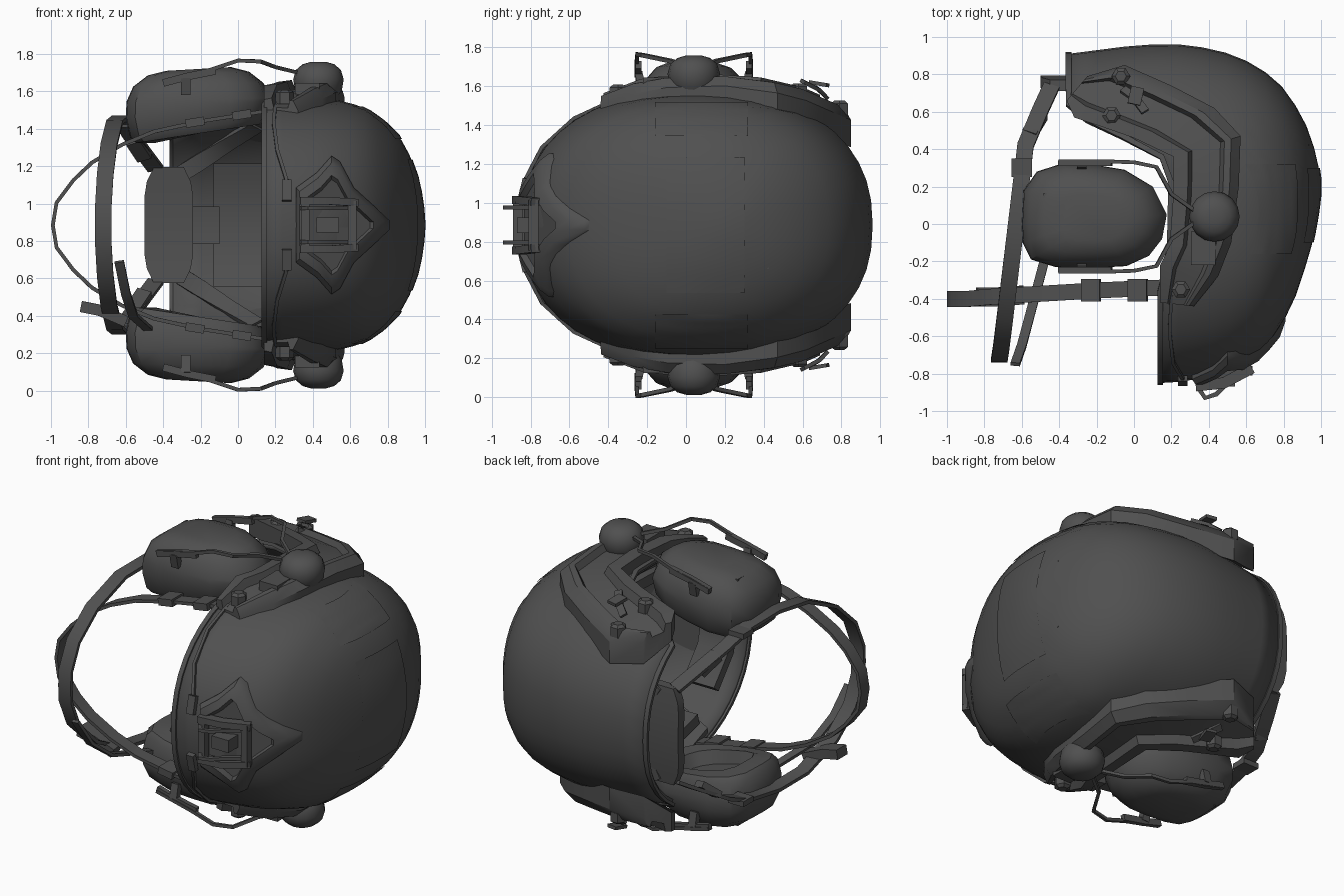
import bpy, bmesh, math
from mathutils import Vector

if "Cube" in bpy.data.objects:
    bpy.data.objects.remove(bpy.data.objects["Cube"])

ZC = 0.885  # symmetry plane of the helmet (it lies on its side, crown to +x)
mat = bpy.data.materials.new("charcoal")
mat.diffuse_color = (0.08, 0.08, 0.08, 1)
mat.use_nodes = True
mat.node_tree.nodes["Principled BSDF"].inputs["Base Color"].default_value = mat.diffuse_color


def obj(name, verts, faces):
    me = bpy.data.meshes.new(name)
    me.from_pydata([tuple(v) for v in verts], [], faces)
    bm = bmesh.new()
    bm.from_mesh(me)
    bmesh.ops.recalc_face_normals(bm, faces=bm.faces)
    bm.to_mesh(me)
    bm.free()
    me.materials.append(mat)
    o = bpy.data.objects.new(name, me)
    bpy.context.collection.objects.link(o)
    return o


def loft(name, rings, cap0=True, cap1=True, closed=False):
    n, m = len(rings[0]), len(rings)
    verts = [v for r in rings for v in r]
    faces = []
    for i in range(m if closed else m - 1):
        for j in range(n):
            a, b, k = i * n, ((i + 1) % m) * n, (j + 1) % n
            faces.append((a + j, a + k, b + k, b + j))
    if not closed:
        if cap0:
            faces.append(tuple(range(n)))
        if cap1:
            faces.append(tuple((m - 1) * n + j for j in range(n)))
    return obj(name, verts, faces)


def bar(name, pts, axis, w, t, closed=False):
    """Sweep a flat strap (width w along axis, thickness t) along points."""
    P, rings = [Vector(p) for p in pts], []
    n = len(P)
    for i, p in enumerate(P):
        a = P[(i - 1) % n] if closed else P[max(i - 1, 0)]
        b = P[(i + 1) % n] if closed else P[min(i + 1, n - 1)]
        tan = (b - a).normalized()
        ax = Vector(axis)
        ax = (ax - tan * ax.dot(tan)).normalized()
        nn = tan.cross(ax) * t / 2
        ax = ax * w / 2
        rings.append([p + ax + nn, p - ax + nn, p - ax - nn, p + ax - nn])
    return loft(name, rings, closed=closed)


def box(name, c, size, axis=(1, 0, 0)):
    c, d = Vector(c), Vector((0, size[1] / 2, 0))
    return bar(name, [c - d, c + d], axis, size[0], size[2])


def lerp(tab, x):
    if x <= tab[0][0]:
        return tab[0][1:]
    for p, q in zip(tab, tab[1:]):
        if x <= q[0]:
            f = (x - p[0]) / (q[0] - p[0])
            return [u + (v - u) * f for u, v in zip(p[1:], q[1:])]
    return tab[-1][1:]


# ---- shell: height x -> front y, back y, half width
PROF = [(-.35, -.85, .91, .65), (0, -.85, .955, .69), (.2, -.85, .965, .695), (.4, -.82, .94, .68),
        (.55, -.77, .90, .665), (.68, -.68, .83, .63), (.78, -.56, .75, .56), (.86, -.40, .64, .48),
        (.92, -.22, .53, .37), (.96, -.08, .42, .26), (.985, .06, .32, .145), (.997, .16, .24, .03)]
EDGE = [(-.45, .14), (-.25, .19), (.3, .2), (.65, -.35)]
EXP = 2.3


def spow(v):
    return math.copysign(abs(v) ** (2 / EXP), v)


def shell_pt(a, x):
    f, b, h = lerp(PROF, x)
    return ((x, (f + b) / 2 + (b - f) / 2 * spow(math.cos(a)), ZC + h * spow(math.sin(a))))


def front_y(x, d):
    f, b, h = lerp(PROF, x)
    return (f + b) / 2 - (b - f) / 2 * max(0, 1 - (abs(d) / h) ** EXP) ** (1 / EXP)


def top_x(y, d):
    lo, hi = 0.0, .997
    for _ in range(30):
        x = (lo + hi) / 2
        f, b, h = lerp(PROF, x)
        r = abs((y - (f + b) / 2) / ((b - f) / 2)) ** EXP + abs(d / h) ** EXP
        lo, hi = (x, hi) if r < 1 else (lo, x)
    return lo


SEG, ROWS = 44, 14
rings = []
for i in range(ROWS + 1):
    u = math.sin(i / ROWS * math.pi / 2)
    ring = []
    for j in range(SEG):
        a = j / SEG * 2 * math.pi
        e = lerp(EDGE, spow(math.cos(a)))[0]
        ring.append(shell_pt(a, e + (.997 - e) * u))
    rings.append(ring)
shell = loft("shell", rings, cap0=False)
m = shell.modifiers.new("thickness", "SOLIDIFY")
m.thickness, m.offset = 0.03, -1
# rubber trim along the rim
bar("rim_trim", [Vector(p) for p in rings[0]], (1, 0, 0), .03, .02, closed=True)


# ---- thin patches on the crown
def patch(name, y0, y1, d0, d1):
    n = 8
    v = []
    for i in range(n + 1):
        for j in range(n + 1):
            y, d = y0 + (y1 - y0) * i / n, d0 + (d1 - d0) * j / n
            v.append((top_x(y, d) + .006, y, ZC + d))
    f = [(i * 9 + j, i * 9 + j + 1, i * 9 + j + 10, i * 9 + j + 9) for i in range(n) for j in range(n)]
    obj(name, v, f)


patch("crown_patch", -.1, .3, -.35, .35)
for s in (1, -1):
    patch("side_patch", -.16, .32, s * .46, s * .635)


# ---- front mount, following the shell
def fp(x, d, off):
    return Vector((x, front_y(x, d) - off, ZC + d))


tri = [(.31, .2), (.42, .28), (.5, .37), (.545, .34), (.62, .2), (.73, .1), (.81, .025)]
tri = tri + [(x, -d) for x, d in reversed(tri)]


def scaled(k, off):
    return [fp(.5 + (x - .5) * k, d * k, off) for x, d in tri]


loft("mount_plate", [scaled(1, -.02), scaled(1, .02), scaled(.9, .045), scaled(.72, .045), scaled(.66, .015)])
for s in (1, -1):
    bar("mount_rail", [(.33, -.865, ZC + s * .13), (.48, -.85, ZC + s * .13), (.63, -.77, ZC + s * .12)], (0, 0, 1), .04, .06)
    bar("mount_hook", [(.34, -.87, ZC + s * .09), (.38, -.93, ZC + s * .09), (.44, -.91, ZC + s * .09),
                       (.5, -.85, ZC + s * .09), (.62, -.77, ZC + s * .09)], (0, 0, 1), .02, .025)
    # bungee clips beside the rim
    bar("bungee_clip", [fp(.26, s * .13, .02), fp(.26, s * .24, .02)], (1, 0, 0), .05, .03)
    bar("bungee_cord", [fp(.26, s * .24, .02), fp(.21, s * .4, .015), fp(.19, s * .55, .015), fp(.2, s * .64, .015)],
        (1, 0, 0), .018, .018)
for x, y in ((.36, -.865), (.61, -.785)):
    bar("mount_crossbar", [(x, y, ZC - .13), (x, y, ZC + .13)], (1, 0, 0), .045, .05)
box("mount_latch", (.48, -.82, ZC), (.12, .1, .08))

# ---- parts repeated on both sides
RAIL = [(.32, -.44, .14, -.42), (.45, -.28, .14, -.22), (.52, -.1, .19, -.12), (.56, .2, .21, .15), (.57, .47, .21, .36),
        (.43, .62, 0, .46), (.2, .74, -.2, .53), (-.05, .85, -.32, .57), (-.25, .79, -.36, .66)]
RAIL_D = [(-.45, .67), (-.2, .765), (.3, .78), (.6, .71), (.85, .60)]
SECT = [(0, -.06), (.14, -.01), (.24, -.01), (.3, -.05), (.72, -.05), (.78, 0), (1, -.01), (1, -.13), (0, -.2)]
CUP = [(-.6, .0), (-.59, .18), (-.52, .28), (-.38, .325), (-.2, .315), (-.05, .29), (.1, .2), (.175, .05),
       (.15, -.08), (.08, -.17), (-.04, -.225), (-.22, -.235), (-.42, -.23), (-.55, -.19), (-.595, -.1)]
CUP_R = [(.5, .57), (.6, .49), (.86, .49), (.94, .52), (1, .62), (.99, .67), (.9, .75), (.7, .81), (.45, .835)]
for s in (1, -1):
    def P(x, y, d):
        return Vector((x, y, ZC + s * d))

    def disc(name, x, y, d, prof, n):
        loft(name, [[P(x + r * math.cos(k * 2 * math.pi / n), y + r * math.sin(k * 2 * math.pi / n), d + h)
                     for k in range(n)] for r, h in prof])

    # side rail with a recessed channel
    rr = []
    for xo, yo, xi, yi in RAIL:
        r = []
        for f, h in SECT:
            y = yo + (yi - yo) * f
            r.append(P(xo + (xi - xo) * f, y, lerp(RAIL_D, y)[0] + h))
        rr.append(r)
    loft("side_rail", rr)
    for x, y in ((.25, -.35), (-.07, .79), (-.12, .58)):
        disc("rail_bolt", x, y, lerp(RAIL_D, y)[0], ((.05, -.06), (.05, 0), (.03, .015)), 6)
    box("rail_block", P(.37, -.13, .72), (.13, .18, .08))
    bar("rail_lever", [P(-.06, .72, .66), P(0, .68, .70), P(.06, .6, .74)], (1, 0, 0), .045, .02)
    bar("rail_slider", [P(.0, .64, .735), P(.02, .73, .72)], (1, 0, 0), .07, .02)

    # ear cup with hollow cushion
    cr = []
    for k, d in CUP_R:
        cr.append([P(-.21 + (x + .21) * k, .03 + (y - .03) * k, d + .13 * (x + .21) * (1 if d < .65 else .2))
                   for x, y in CUP])
    loft("ear_cup", cr)
    box("cup_socket", P(-.45, .1, .77), (.07, .13, .05))
    # pivot knob and wire arms
    disc("pivot_knob", .43, .04, .79, ((.09, -.12), (.125, -.07), (.135, -.01), (.12, .04), (.085, .07), (.04, .083)), 16)
    for e, y0 in ((1, .335), (-1, -.255)):
        bar("wire_arm", [P(-.4, y0, .77), P(-.15, y0, .83), P(.0, y0 - e * .005, .88), P(.12, y0 - e * .03, .875),
                         P(.2, .04 + e * .12, .845), P(.34, .04 + e * .02, .81)], (0, 1, 0), .02, .02)
        bar("wire_sleeve", [P(-.4, y0 - e * .01, .76), P(-.27, y0 - e * .01, .795), P(-.12, y0 - e * .01, .825)],
            (0, 1, 0), .03, .04)
        bar("wire_foot", [P(-.28, y0 - e * .03, .7), P(-.28, y0 - e * .01, .79)], (0, 1, 0), .04, .05)

    # strap buckles and fasteners
    for x, d in ((-.23, .55), (.02, .59)):
        bar("strap_buckle", [P(x - .05, -.355, d - .008), P(x + .05, -.355, d + .008)], (0, 1, 0), .12, .045)
    bar("nape_buckle", [P(-.56, .48, .45), P(-.5, .58, .36)], (1, 0, 0), .08, .04)
    box("strap_slider", P(-.6, .3, .54), (.11, .1, .035))
    # inner harness strap and side padding
    bar("harness_strap", [P(-.34, .77, .25), P(-.2, .78, .34), P(-.05, .73, .44), P(.1, .6, .53)], (1, 0, 0), .09, .025)
    bar("side_pad", [P(.32, -.4, .5), P(.32, -.1, .58), P(.32, .25, .59), P(.32, .5, .53)], (1, 0, 0), .26, .07)


def mirrored(path):
    """Complete a half path that ends on the symmetry plane."""
    full = [(x, y, ZC + d) for x, y, d in path]
    return full + [(x, y, ZC - d) for x, y, d in reversed(path[:-1])]


# ---- chin and neck straps
bar("chin_strap", mirrored([(.15, -.34, .61), (-.2, -.355, .555), (-.45, -.37, .5), (-.62, -.38, .43), (-.78, -.39, .335),
                            (-.88, -.4, .24), (-.97, -.4, .12), (-.99, -.4, 0)]), (0, 1, 0), .085, .02)
bar("neck_strap", mirrored([(-.44, .74, .3), (-.5, .61, .38), (-.58, .42, .49), (-.6, .25, .55), (-.63, 0, .575),
                            (-.66, -.25, .55), (-.69, -.5, .43), (-.71, -.66, .27), (-.72, -.725, .1),
                            (-.72, -.73, 0)]), (1, 0, 0), .088, .022)
# loose strap end and side release buckle on one side only
bar("loose_strap", [(-.48, -.2, .33), (-.56, -.5, .4), (-.6, -.65, .52), (-.635, -.75, .69)], (1, 0, 0), .05, .02)
bar("release_buckle", [(-.84, -.39, .45), (-.74, -.39, .43), (-.6, -.38, .37)], (0, 1, 0), .1, .06)


# ---- interior padding: curved slabs following the shell
def pad(name, x0, x1, w, y, t, chamfer=.0, bend=.6):
    rows = []
    for i in range(9):
        d = -w + 2 * w * i / 8
        c = chamfer if i in (0, 8) else chamfer * .25 if i in (1, 7) else 0
        yc = y - bend * d * d
        rows.append([(x0 + c, yc - t / 2, ZC + d), (x1 - c, yc - t / 2, ZC + d),
                     (x1 - c, yc + t / 2, ZC + d), (x0 + c, yc + t / 2, ZC + d)])
    loft(name, rows)


pad("nape_pad", -.5, -.24, .31, .765, .06, .05, .25)
pad("nape_link", -.3, -.1, .1, .84, .03)
pad("back_pad", -.13, .14, .33, .87, .07)
pad("upper_back_pad", .18, .46, .33, .82, .08)
box("crown_pad", (.9, .2, ZC), (.07, .45, .45))
bar("brow_pad", [(.3, -.58, ZC - .38), (.3, -.73, ZC - .2), (.3, -.78, ZC), (.3, -.73, ZC + .2), (.3, -.58, ZC + .38)],
    (1, 0, 0), .22, .06)

bpy.ops.object.select_all(action="SELECT")
bpy.context.view_layer.objects.active = shell
bpy.ops.object.shade_smooth_by_angle(angle=math.radians(35))
